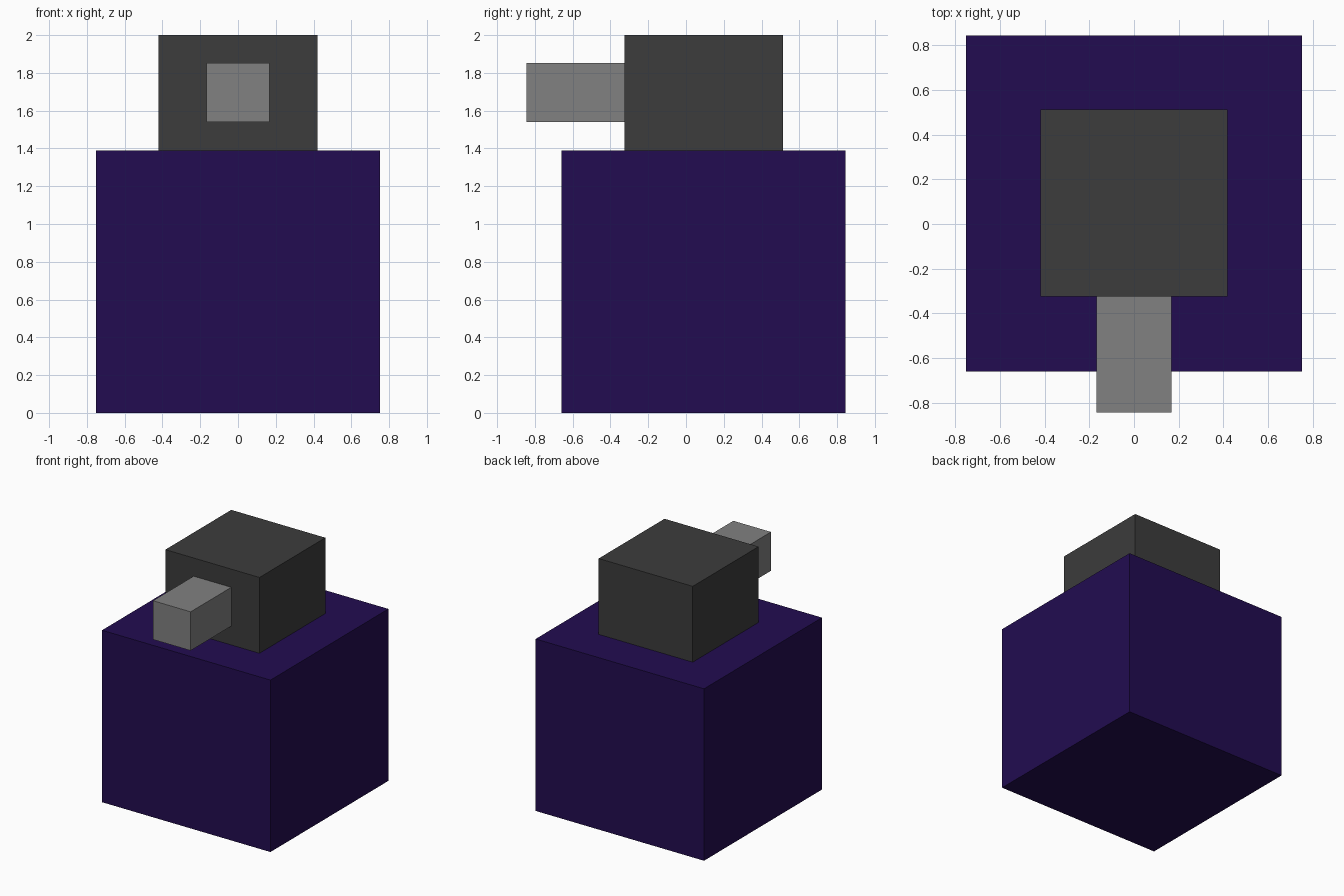
import bpy
import bmesh
from mathutils import Vector

if "Cube" in bpy.data.objects:
    bpy.data.objects.remove(bpy.data.objects["Cube"])


def material(name, rgb):
    m = bpy.data.materials.new(name)
    m.diffuse_color = (*rgb, 1.0)
    m.use_nodes = True
    m.node_tree.nodes["Principled BSDF"].inputs["Base Color"].default_value = m.diffuse_color
    return m


def box(name, lo, hi, mat):
    """Axis-aligned box between two corners."""
    lo, hi = Vector(lo), Vector(hi)
    bm = bmesh.new()
    bmesh.ops.create_cube(bm, size=1.0)
    for v in bm.verts:
        v.co = (lo + hi) / 2 + v.co * (hi - lo)
    mesh = bpy.data.meshes.new(name)
    bm.to_mesh(mesh)
    bm.free()
    mesh.materials.append(mat)
    obj = bpy.data.objects.new(name, mesh)
    bpy.context.collection.objects.link(obj)
    return obj


purple = material("dark purple", (0.016, 0.0037, 0.082))
charcoal = material("charcoal", (0.045, 0.045, 0.045))
grey = material("mid grey", (0.22, 0.22, 0.22))

# Large base block
box("base_block", (-0.752, -0.66, 0), (0.752, 0.844, 1.388), purple)
# Smaller block on top
box("upper_block", (-0.42, -0.326, 1.388), (0.42, 0.514, 2.0), charcoal)
# Barrel sticking out of the front
box("barrel", (-0.168, -0.844, 1.54), (0.168, -0.326, 1.853), grey)
